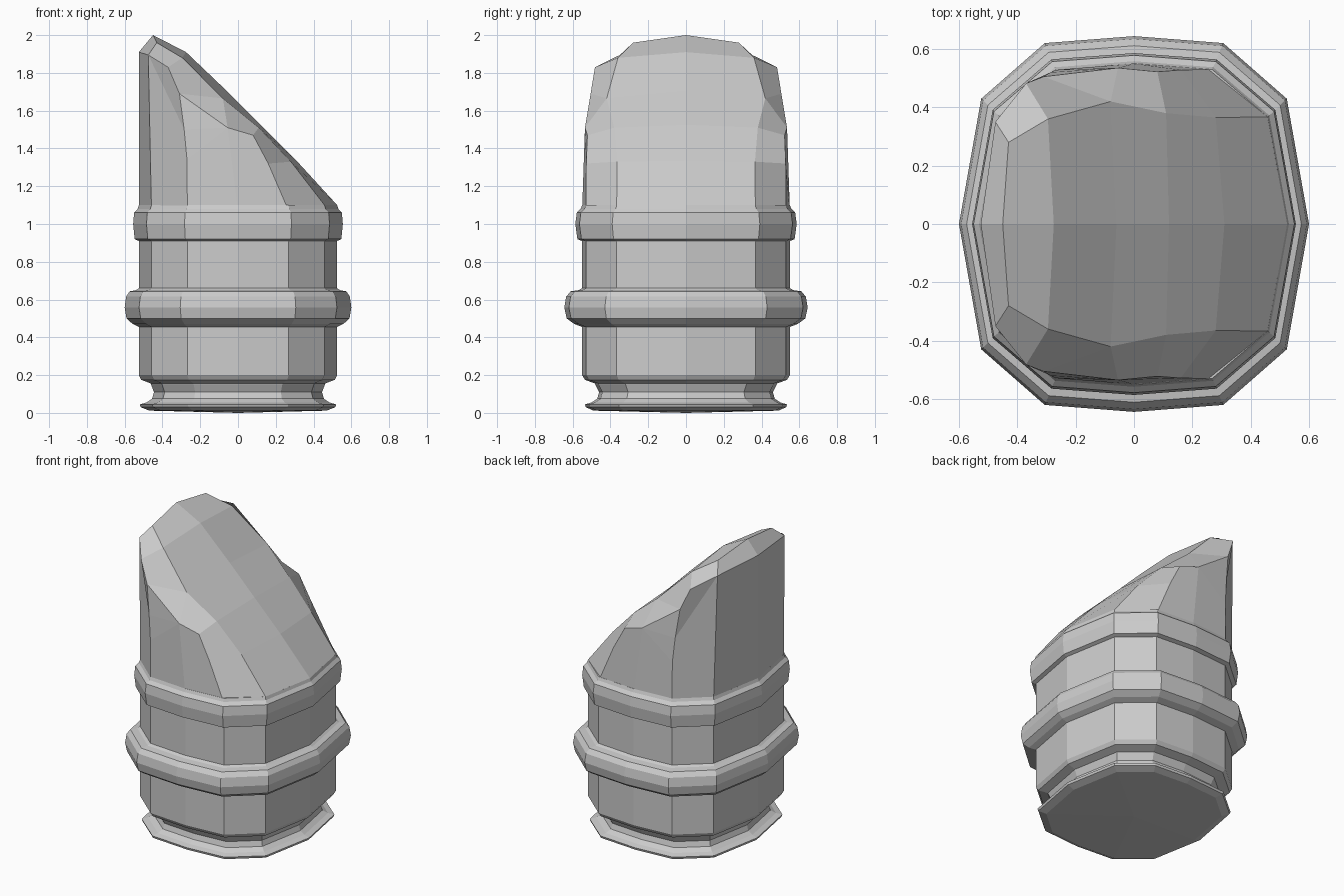
import bpy
import bmesh

cube = bpy.data.objects.get("Cube")
if cube:
    bpy.data.objects.remove(cube, do_unlink=True)

grey = bpy.data.materials.new("light_grey")
grey.use_nodes = True
GREY = (0.6, 0.6, 0.6, 1)
grey.diffuse_color = GREY
grey.node_tree.nodes["Principled BSDF"].inputs["Base Color"].default_value = GREY

# Quarter outline of the twelve-sided cross-section, as fractions of its half width and depth
QUARTER = [(1, 0), (0.873, 0.667), (0.51, 0.963), (0, 1)]
OUTLINE = QUARTER + [(-x, y) for x, y in QUARTER[-2::-1]]
OUTLINE += [(x, -y) for x, y in OUTLINE[-2:0:-1]]


def finish(name, bm):
    bmesh.ops.remove_doubles(bm, verts=bm.verts, dist=0.0005)
    bmesh.ops.recalc_face_normals(bm, faces=bm.faces)
    mesh = bpy.data.meshes.new(name)
    bm.to_mesh(mesh)
    bm.free()
    mesh.materials.append(grey)
    obj = bpy.data.objects.new(name, mesh)
    bpy.context.collection.objects.link(obj)
    return obj


def loft(name, profile, base_z=None):
    """Stack twelve-sided rings; profile holds (half width, half depth, z)."""
    bm = bmesh.new()
    rings = [[bm.verts.new((x * w, y * d, z)) for x, y in OUTLINE] for w, d, z in profile]
    n = len(OUTLINE)
    for low, high in zip(rings, rings[1:]):
        for i in range(n):
            j = (i + 1) % n
            bm.faces.new((low[i], low[j], high[j], high[i]))
    bm.faces.new(rings[-1])
    if base_z is None:
        bm.faces.new(rings[0])
    else:
        # Shallow domed underside
        tip = bm.verts.new((0, 0, base_z))
        for i in range(n):
            bm.faces.new((rings[0][i], tip, rings[0][(i + 1) % n]))
    return finish(name, bm)


# Flared foot and narrow neck
loft("foot", [(0.47, 0.49, 0.012), (0.515, 0.53, 0.03), (0.52, 0.535, 0.045),
              (0.485, 0.50, 0.055), (0.455, 0.47, 0.075), (0.445, 0.46, 0.11),
              (0.46, 0.48, 0.15), (0.47, 0.49, 0.18)], base_z=0)

# Straight barrel
loft("barrel", [(0.46, 0.48, 0.155), (0.512, 0.535, 0.175), (0.525, 0.55, 0.2),
                (0.525, 0.55, 1.08)])


# Raised bands: (thickness across, thickness in depth, bottom, top)
def band(name, dx, dy, z0, z1):
    steps = [(0, 0), (0.45, 0.08), (0.87, 0.22), (1, 0.5), (0.9, 0.78), (0.65, 0.92), (0.2, 0.95), (0, 1)]
    loft(name, [(0.525 + dx * s, 0.55 + dy * s, z0 + (z1 - z0) * t) for s, t in steps])


band("middle_band", 0.075, 0.094, 0.455, 0.66)
loft("upper_band", [(0.525, 0.55, 0.91), (0.547, 0.575, 0.92), (0.555, 0.586, 1.0),
                    (0.55, 0.578, 1.06), (0.531, 0.558, 1.08), (0.525, 0.55, 1.1)])

# Slanted cap, one half then mirrored: roof ridge, roof edge, shoulder and wall base
P = {
    "c0": (0.525, 0, 1.10), "c1": (0.31, 0, 1.335), "c2": (0.12, 0, 1.525),
    "c3": (-0.06, 0, 1.705), "c4": (-0.275, 0, 1.91), "c5": (-0.45, 0, 2.0),
    "e0": (0.458, 0.367, 1.10), "e1": (0.28, 0.365, 1.33), "e2": (0.11, 0.38, 1.51),
    "e3": (-0.08, 0.42, 1.665), "e4": (-0.295, 0.36, 1.88), "e5": (-0.43, 0.28, 1.96),
    "s0": (0.268, 0.53, 1.07), "s1": (0.16, 0.528, 1.32), "s2": (0.08, 0.522, 1.47),
    "s3": (-0.055, 0.535, 1.51), "s4": (-0.31, 0.505, 1.69), "s5": (-0.37, 0.482, 1.83),
    "s6": (-0.475, 0.35, 1.895), "s7": (-0.525, 0, 1.91),
    "b0": (0, 0.55, 1.07), "b1": (-0.268, 0.53, 1.07), "b2": (-0.458, 0.367, 1.07),
    "b3": (-0.525, 0, 1.07), "m0": (-0.27, 0.528, 1.34), "m1": (-0.285, 0.52, 1.5),
}
FACES = """c0 c1 e1 e0,c1 c2 e2 e1,c2 c3 e3 e2,c3 c4 e4 e3,c4 c5 e5 e4,
e0 e1 s1 s0,e1 e2 s2 s1,e2 e3 s3 s2,e3 s4 s3,e3 e4 s5 s4,e4 e5 s6 s5,e5 c5 s7 s6,
s0 s1 s2 s3 b0,b0 s3 m0 b1,s3 m1 m0,s3 s4 m1,
b1 m0 m1 b2,m1 s4 s5 s6,m1 s6 b2,b2 s6 s7 b3"""

bm = bmesh.new()
for side in (1, -1):
    v = {k: bm.verts.new((x, y * side, z)) for k, (x, y, z) in P.items()}
    for face in FACES.split(","):
        bm.faces.new([v[k] for k in face.split()])
finish("slanted_cap", bm)
